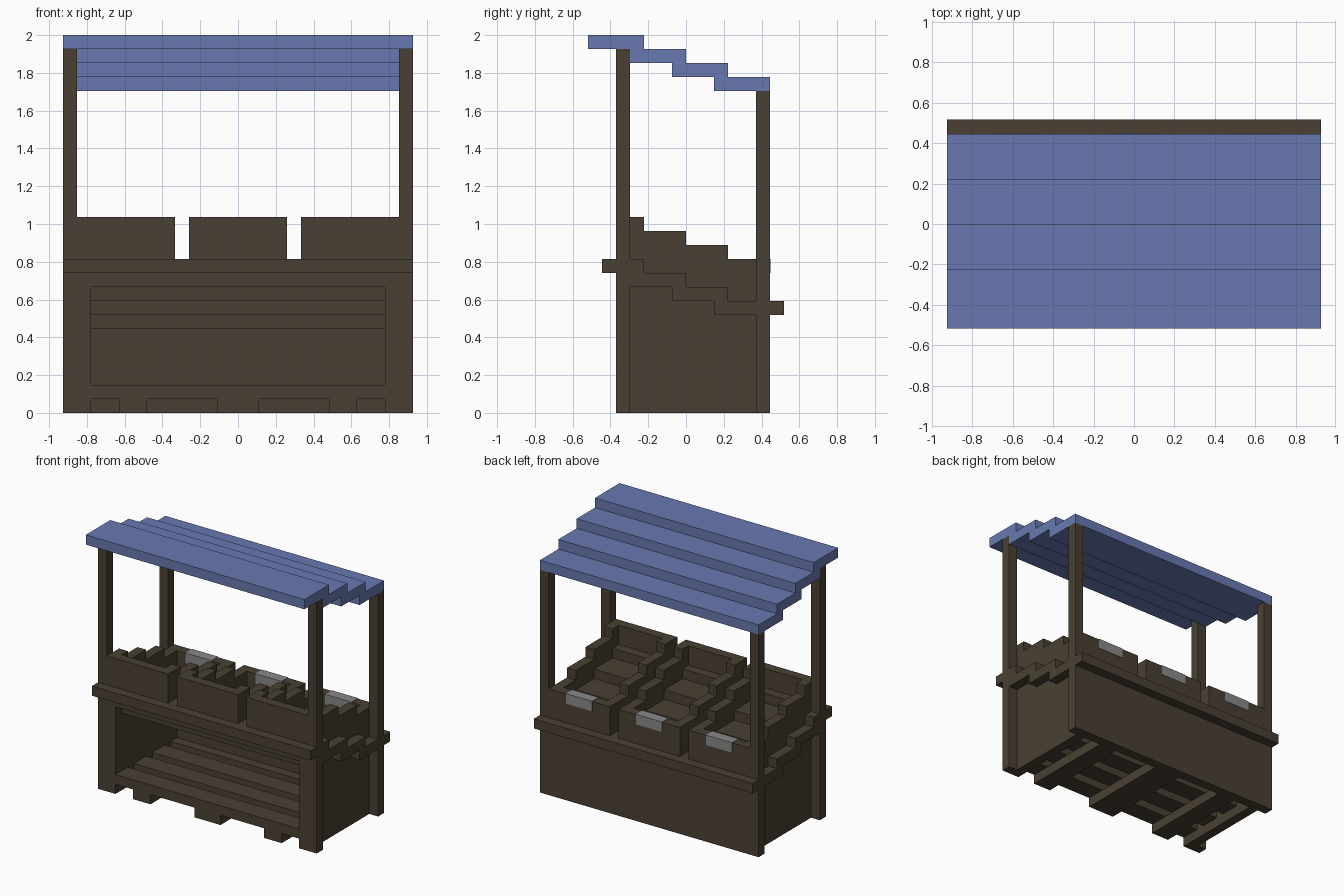
import bpy
import bmesh

if "Cube" in bpy.data.objects:
    bpy.data.objects.remove(bpy.data.objects["Cube"], do_unlink=True)

# Everything sits on a block grid: 25 wide, 14 deep, 27 high
WIDE, DEEP, HIGH = 25, 14, 27
U = 2 / HIGH


def make_material(name, rgb):
    mat = bpy.data.materials.new(name)
    mat.use_nodes = True
    color = (*rgb, 1)
    mat.diffuse_color = color
    mat.node_tree.nodes["Principled BSDF"].inputs["Base Color"].default_value = color
    return mat


WOOD = make_material("dark wood", (0.067, 0.051, 0.033))
BLUE = make_material("blue canopy", (0.138, 0.191, 0.434))
GREY = make_material("grey label", (0.25, 0.25, 0.25))


def prism(name, profile, x0, x1, mat):
    """Extrude a side profile of (depth, height) points from x0 to x1."""
    bm = bmesh.new()
    verts = [bm.verts.new(((x0 - WIDE / 2) * U, (y - DEEP / 2) * U, z * U))
             for y, z in profile]
    face = bm.faces.new(verts)
    out = bmesh.ops.extrude_face_region(bm, geom=[face])
    moved = [g for g in out["geom"] if isinstance(g, bmesh.types.BMVert)]
    bmesh.ops.translate(bm, verts=moved, vec=((x1 - x0) * U, 0, 0))
    bmesh.ops.recalc_face_normals(bm, faces=bm.faces)
    mesh = bpy.data.meshes.new(name)
    bm.to_mesh(mesh)
    bm.free()
    mesh.materials.append(mat)
    obj = bpy.data.objects.new(name, mesh)
    bpy.context.collection.objects.link(obj)
    return obj


def box(name, x, y, z, mat=WOOD):
    profile = [(y[0], z[0]), (y[1], z[0]), (y[1], z[1]), (y[0], z[1])]
    return prism(name, profile, *x, mat)


def stairs(front, back, top, thick, overlap):
    """Profile of a band stepping down one block at each riser."""
    risers = (4, 7, 10)
    upper, lower = [(front, top)], [(front, top - thick)]
    for n, r in enumerate(risers):
        upper += [(r, top - n), (r, top - n - 1)]
        lower += [(r - overlap, top - thick - n), (r - overlap, top - thick - n - 1)]
    upper.append((back, top - len(risers)))
    lower.append((back, top - thick - len(risers)))
    return upper + lower[::-1]


# Stepped canopy and counter
prism("canopy", stairs(0, 13, 27, 1, 1), 0, WIDE, BLUE)
prism("counter", stairs(1, 14, 11, 1, 1), 0, WIDE, WOOD)

# Posts and side panels, mirrored left and right
panel = [(2, 0), (12, 0), (12, 7), (9, 7), (9, 8), (6, 8), (6, 9), (3, 9), (3, 10), (2, 10)]
for side, flip in (("right", False), ("left", True)):
    def span(a, b):
        return (WIDE - b, WIDE - a) if flip else (a, b)
    box(f"front_post_{side}", span(0, 1), (2, 3), (0, 26))
    box(f"back_post_{side}", span(0, 1), (12, 13), (0, 23))
    prism(f"side_panel_{side}", panel, *span(1, 2), WOOD)

# Back panel, front rail and stepped boards under the counter
box("back_panel", (1, 24), (12, 13), (0, 7))
box("front_rail", (2, 23), (2, 3), (9, 10))
for n in range(3):
    box(f"under_board_{n + 1}", (2, 23), (3 + 3 * n, 6 + 3 * n), (8 - n, 9 - n))

# Pallet floor: slats on runners
for n in range(4):
    y = 2 + 3 * n
    box(f"floor_slat_{n + 1}", (2, 23), (y, min(y + 2, 12)), (1, 2))
for n, x in enumerate(((4, 6), (11, 14), (19, 21))):
    box(f"floor_runner_{n + 1}", x, (2, 12), (0, 1))

# Three stepped crates with a label on the back wall
for n in range(3):
    x = 1 + 8 * n
    tag = f"crate_{n + 1}"
    wall = stairs(2, 13, 14, 3, 0)
    prism(f"{tag}_right_wall", wall, x, x + 1, WOOD)
    prism(f"{tag}_left_wall", wall, x + 6, x + 7, WOOD)
    prism(f"{tag}_floor", stairs(3, 12, 12, 1, 0), x + 1, x + 6, WOOD)
    box(f"{tag}_front_wall", (x + 1, x + 6), (2, 3), (11, 14))
    box(f"{tag}_back_wall", (x + 1, x + 6), (12, 13), (8, 11))
    box(f"{tag}_label", (x + 2, x + 5), (11.96, 13.04), (10, 11.04), GREY)
